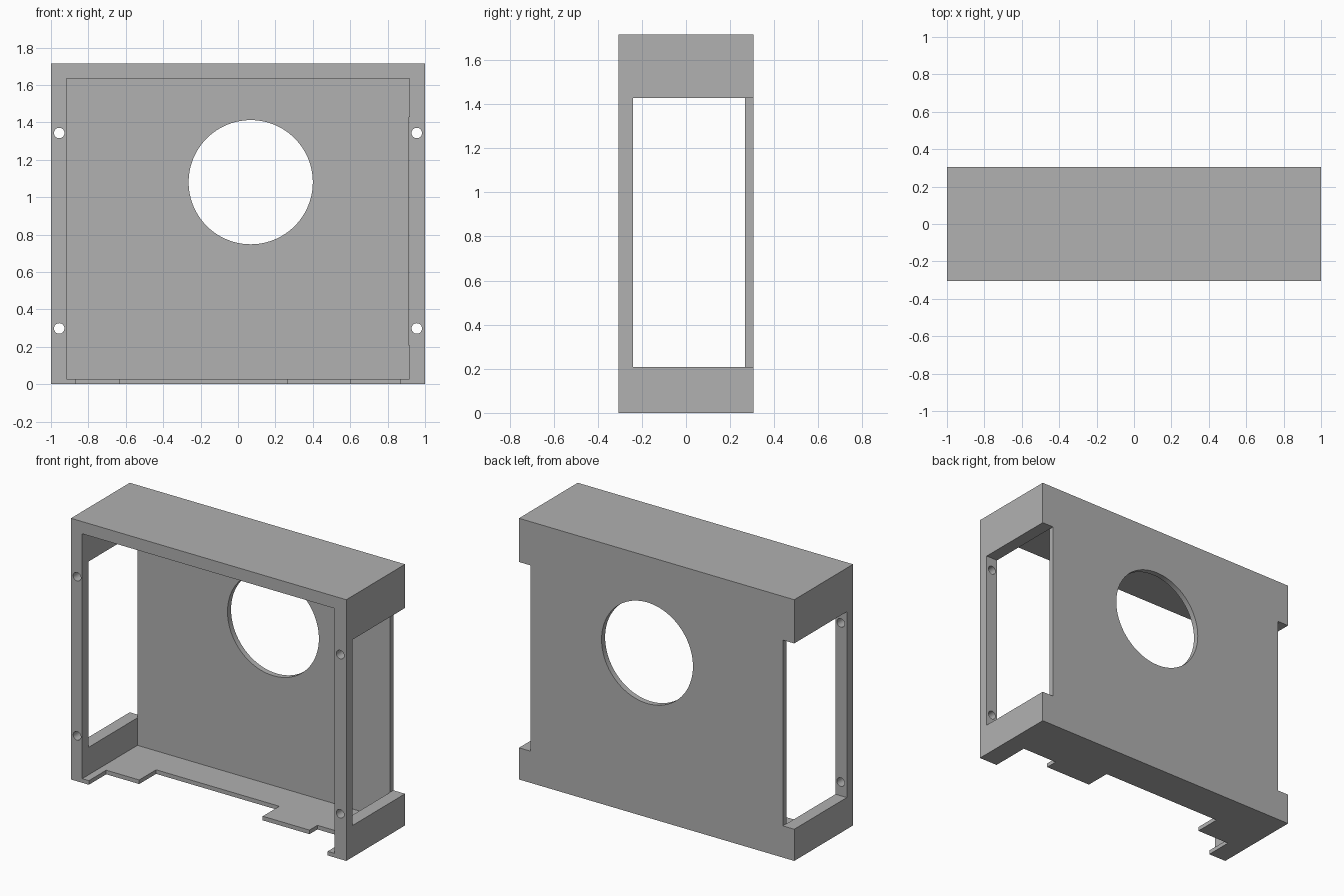
import bpy, bmesh
from mathutils import Matrix, Vector

cube = bpy.data.objects.get("Cube")
if cube:
    bpy.data.objects.remove(cube, do_unlink=True)

TOP, HALF_D = 1.715, 0.305          # overall height and half depth
IN_L, IN_R = -0.918, 0.916          # inner faces of the side walls

grey = bpy.data.materials.new("plain grey")
grey.use_nodes = True
colour = (0.44, 0.44, 0.44, 1)
grey.diffuse_color = colour
grey.node_tree.nodes["Principled BSDF"].inputs["Base Color"].default_value = colour


def make_object(name, bm):
    bmesh.ops.recalc_face_normals(bm, faces=bm.faces)
    mesh = bpy.data.meshes.new(name)
    bm.to_mesh(mesh)
    bm.free()
    mesh.materials.append(grey)
    obj = bpy.data.objects.new(name, mesh)
    bpy.context.collection.objects.link(obj)
    return obj


def box(name, low, high):
    low, high = Vector(low), Vector(high)
    bm = bmesh.new()
    bmesh.ops.create_cube(bm, size=1, matrix=Matrix.Translation((low + high) / 2)
                          @ Matrix.Diagonal((*(high - low), 1)))
    return make_object(name, bm)


def drill(name, x, y, z, radius, length, sides):
    """Cylinder lying along the depth axis."""
    bm = bmesh.new()
    bmesh.ops.create_cone(bm, cap_ends=True, segments=sides, radius1=radius,
                          radius2=radius, depth=length,
                          matrix=Matrix.Translation((x, y, z)) @ Matrix.Rotation(1.5707963, 4, "X"))
    return make_object(name, bm)


def prism(name, outline, z0, z1):
    bm = bmesh.new()
    face = bm.faces.new([bm.verts.new((x, y, z0)) for x, y in outline])
    extruded = bmesh.ops.extrude_face_region(bm, geom=[face])["geom"]
    moved = [v for v in extruded if isinstance(v, bmesh.types.BMVert)]
    bmesh.ops.translate(bm, verts=moved, vec=(0, 0, z1 - z0))
    return make_object(name, bm)


# Solid block that is hollowed out into the housing
housing = box("housing", (-1, -HALF_D, 0), (1, HALF_D, TOP))

# Cavity open to the front, leaving a thin back panel and floor
cutters = [box("cavity_cutter", (IN_L, -0.5, 0.027), (IN_R, 0.268, 1.635))]

# Side windows, which also notch the edges of the back panel
cutters.append(box("right_window_cutter", (-1.2, -0.24, 0.208), (IN_L + 0.001, 0.5, 1.428)))
cutters.append(box("left_window_cutter", (IN_R - 0.001, -0.24, 0.208), (1.2, 0.5, 1.428)))

# Large round opening in the back panel
cutters.append(drill("round_opening_cutter", 0.068, 0.3, 1.08, 0.332, 0.3, 96))

# Screw holes through the front pillars
for x in (-0.956, 0.956):
    for z in (0.298, 1.343):
        cutters.append(drill("screw_hole_cutter", x, -0.27, z, 0.028, 0.2, 32))

# Stepped cut-out along the front edge of the floor
steps = [(-0.87, -0.5), (-0.87, -0.125), (-0.63, -0.125), (-0.63, 0.05),
         (0.265, 0.05), (0.265, -0.122), (0.605, -0.122), (0.605, -0.04),
         (0.865, -0.04), (0.865, -0.5)]
cutters.append(prism("floor_step_cutter", steps, -0.1, 0.1))

for cutter in cutters:
    mod = housing.modifiers.new(cutter.name, "BOOLEAN")
    mod.operation, mod.solver, mod.object = "DIFFERENCE", "EXACT", cutter

# Bake the cuts and discard the cutters
graph = bpy.context.evaluated_depsgraph_get()
result = bpy.data.meshes.new_from_object(housing.evaluated_get(graph))
housing.modifiers.clear()
housing.data = result
for cutter in cutters:
    bpy.data.objects.remove(cutter, do_unlink=True)

# Smooth the hole walls while keeping the box edges crisp
bpy.ops.object.select_all(action="DESELECT")
housing.select_set(True)
bpy.context.view_layer.objects.active = housing
bpy.ops.object.shade_smooth_by_angle(angle=0.5)
